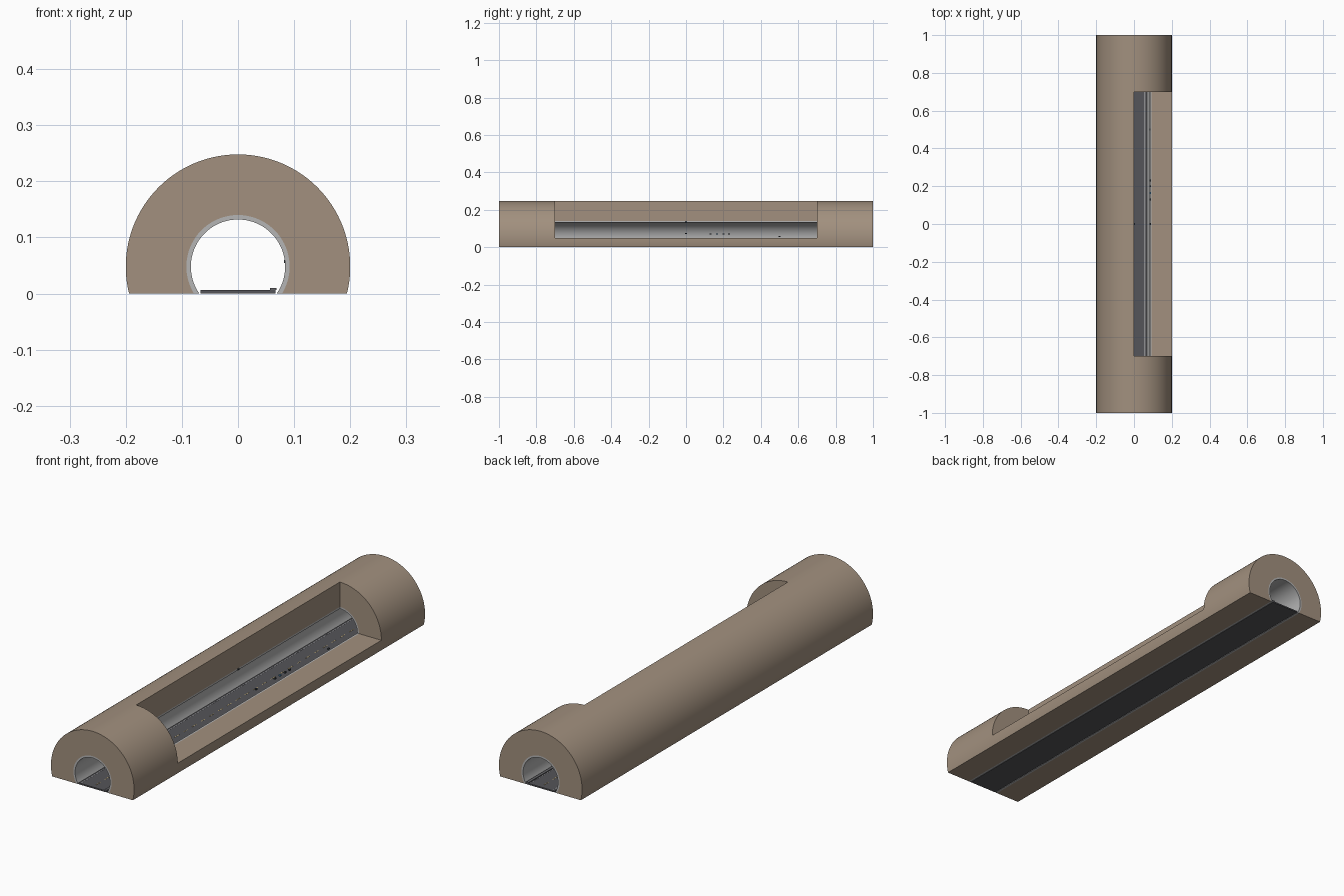
import bpy, bmesh, math

if "Cube" in bpy.data.objects:
    bpy.data.objects.remove(bpy.data.objects["Cube"])

CZ = 0.048          # height of the bore axis
CUT_Y = 0.70        # half length of the cutaway window


def material(name, rgb):
    m = bpy.data.materials.new(name)
    m.diffuse_color = (*rgb, 1)
    m.use_nodes = True
    m.node_tree.nodes["Principled BSDF"].inputs["Base Color"].default_value = m.diffuse_color
    return m


ROCK = material("rock", (0.36, 0.28, 0.21))
CONCRETE = material("concrete", (0.46, 0.46, 0.46))
ASPHALT = material("asphalt", (0.09, 0.09, 0.10))
KERB = material("kerb", (0.13, 0.13, 0.14))
WHITE = material("white_paint", (0.8, 0.8, 0.78))
YELLOW = material("yellow_paint", (0.75, 0.55, 0.2))
DARK = material("device_dark", (0.04, 0.05, 0.06))
BLUE = material("device_blue", (0.08, 0.25, 0.45))


def finish(name, bm, mat):
    bmesh.ops.recalc_face_normals(bm, faces=bm.faces)
    mesh = bpy.data.meshes.new(name)
    bm.to_mesh(mesh)
    bm.free()
    ob = bpy.data.objects.new(name, mesh)
    bpy.context.collection.objects.link(ob)
    if mat:
        mesh.materials.append(mat)
    return ob


def boxes(name, size, centres, mat):
    """One object holding a box of the given size at every centre."""
    bm = bmesh.new()
    for c in centres:
        v = bmesh.ops.create_cube(bm, size=1)["verts"]
        bmesh.ops.scale(bm, vec=size, verts=v)
        bmesh.ops.translate(bm, vec=c, verts=v)
    return finish(name, bm, mat)


def arch(name, r_out, r_in, mat, n=96):
    """Ring about the bore axis, cut flat at z = 0, running the full length."""
    bm = bmesh.new()
    rows = []
    for i in range(n + 1):
        row = []
        for r, y in ((r_out, -1), (r_in, -1), (r_in, 1), (r_out, 1)):
            a0 = -math.asin(CZ / r)
            a = a0 + (math.pi - 2 * a0) * i / n
            row.append(bm.verts.new((r * math.cos(a), y, CZ + r * math.sin(a))))
        rows.append(row)
    for a, b in zip(rows, rows[1:]):
        for k in range(4):
            bm.faces.new((a[k], a[(k + 1) % 4], b[(k + 1) % 4], b[k]))
    bm.faces.new(rows[0])
    bm.faces.new(rows[-1])
    return finish(name, bm, mat)


# Rock mass and lining, both opened by the cutaway window
cutter = boxes("window_cutter", (0.4, 2 * CUT_Y, 0.4), [(0.2, 0, CZ + 0.2)], None)
cutter.hide_render = True
for ob in (arch("rock_mass", 0.20, 0.092, ROCK),
           arch("tunnel_lining", 0.092, 0.084, CONCRETE)):
    mod = ob.modifiers.new("window", "BOOLEAN")
    mod.operation, mod.solver, mod.object = "DIFFERENCE", "EXACT", cutter
    bpy.ops.object.select_all(action="DESELECT")
    bpy.context.view_layer.objects.active = ob
    ob.select_set(True)
    bpy.ops.object.modifier_apply(modifier=mod.name)
    bpy.ops.object.shade_smooth_by_angle(angle=math.radians(30))
bpy.data.objects.remove(cutter)

# Road, walkway and painted lines
boxes("road_slab", (0.134, 2, 0.006), [(0, 0, 0.003)], ASPHALT)
boxes("walkway", (0.012, 2, 0.004), [(0.063, 0, 0.008)], KERB)
boxes("edge_lines", (0.0015, 2, 0.0006), [(x, 0, 0.0062) for x in (-0.058, 0.054)], WHITE)
boxes("centre_dashes", (0.002, 0.03, 0.0006),
      [(0, -0.96 + 0.06 * i, 0.0062) for i in range(33)], YELLOW)

# Small wall devices, left floating along the removed right wall, and one at the crown
boxes("wall_sensors", (0.008, 0.010, 0.006),
      [(0.087, y, 0.070) for y in (0.13, 0.20, 0.23)] + [(0.087, 0, 0.073)], DARK)
boxes("wall_sign", (0.008, 0.010, 0.006), [(0.087, 0.165, 0.070)], BLUE)
boxes("low_wall_device", (0.006, 0.010, 0.005), [(0.085, 0.50, 0.057)], DARK)
boxes("crown_sensor", (0.008, 0.010, 0.006), [(0, 0, 0.136)], DARK)
